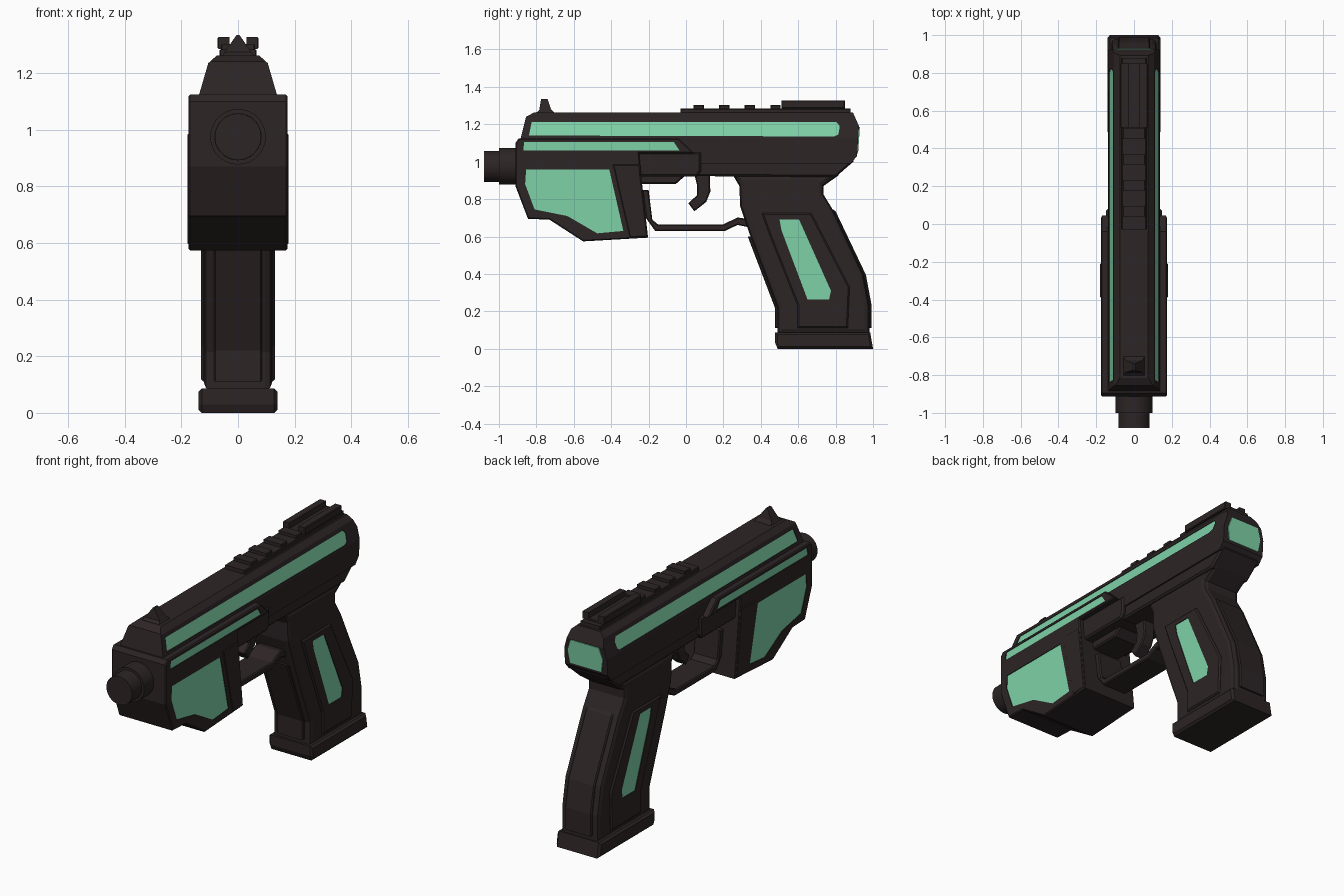
import bpy, bmesh, math
from mathutils import Vector

if "Cube" in bpy.data.objects:
    bpy.data.objects.remove(bpy.data.objects["Cube"])


def material(name, rgb):
    m = bpy.data.materials.new(name)
    m.diffuse_color = (*rgb, 1)
    m.use_nodes = True
    m.node_tree.nodes["Principled BSDF"].inputs["Base Color"].default_value = m.diffuse_color
    return m


DARK = material("dark_brown", (0.026, 0.018, 0.019))
GREEN = material("mint_green", (0.21, 0.64, 0.39))


def finish(name, bm, mat):
    bmesh.ops.recalc_face_normals(bm, faces=bm.faces)
    me = bpy.data.meshes.new(name)
    bm.to_mesh(me)
    bm.free()
    me.materials.append(mat)
    ob = bpy.data.objects.new(name, me)
    bpy.context.collection.objects.link(ob)
    return ob


def prism(name, pts, xa, xb, mat=DARK, bevel=0.0, mirror=False, segs=1):
    """Side profile (y, z) spanned from xa to xb; these may depend on z."""
    fa = xa if callable(xa) else lambda z: xa
    fb = xb if callable(xb) else lambda z: xb
    bm = bmesh.new()
    rims = []
    for s in ((1, -1) if mirror else (1,)):
        a = [bm.verts.new((s * fa(z), y, z)) for y, z in pts]
        b = [bm.verts.new((s * fb(z), y, z)) for y, z in pts]
        caps = [bm.faces.new(a), bm.faces.new(b)]
        n = len(pts)
        for i in range(n):
            bm.faces.new((a[i], a[(i + 1) % n], b[(i + 1) % n], b[i]))
        rims += [e for f in (caps[1:] if mirror else caps) for e in f.edges]
    bmesh.ops.recalc_face_normals(bm, faces=bm.faces)
    if bevel:
        bmesh.ops.bevel(bm, geom=rims, offset=bevel, segments=segs,
                        profile=0.5, affect='EDGES', clamp_overlap=True)
    return finish(name, bm, mat)


def box(name, x, y, z, mirror=False, bevel=0.004):
    pts = [(y[0], z[0]), (y[1], z[0]), (y[1], z[1]), (y[0], z[1])]
    return prism(name, pts, x[0], x[1], DARK, bevel, mirror)


def carve(host, cutter):
    mod = host.modifiers.new("recess", 'BOOLEAN')
    mod.operation, mod.solver, mod.object = 'DIFFERENCE', 'EXACT', cutter
    bpy.context.view_layer.objects.active = host
    bpy.ops.object.modifier_apply(modifier=mod.name)
    bpy.data.objects.remove(cutter)


def inlay(host, name, pts, xf):
    """Shallow recess on both sides with a green plate on its floor."""
    f = xf if callable(xf) else lambda z: xf
    carve(host, prism("cutter", pts, lambda z: f(z) - 0.009, lambda z: f(z) + 0.06, mirror=True))
    prism(name, pts, lambda z: f(z) - 0.012, lambda z: f(z) - 0.004, GREEN, mirror=True)


# Slide: cross-section run lengthwise, then trimmed by its side outline
section = [(0.137, 0.99), (0.137, 1.125), (0.105, 1.235), (0.075, 1.262)]
section += [(-x, z) for x, z in reversed(section)]
bm = bmesh.new()
ring = bm.faces.new([bm.verts.new((x, -0.89, z)) for x, z in section])
ext = bmesh.ops.extrude_face_region(bm, geom=[ring])
bmesh.ops.translate(bm, vec=(0, 1.83, 0), verts=[v for v in ext["geom"] if isinstance(v, bmesh.types.BMVert)])
bmesh.ops.recalc_face_normals(bm, faces=bm.faces)
for (y0, z0), (y1, z1) in (((0.88, 0.99), (0.914, 1.03)), ((0.914, 1.03), (0.925, 1.19)),
                           ((0.925, 1.19), (0.893, 1.262)), ((-0.815, 1.262), (-0.855, 1.24)),
                           ((-0.855, 1.24), (-0.885, 1.12))):
    cut = bmesh.ops.bisect_plane(bm, geom=bm.verts[:] + bm.edges[:] + bm.faces[:],
                                 plane_co=(0, y0, z0), plane_no=Vector((0, z1 - z0, y0 - y1)),
                                 clear_outer=True)
    bmesh.ops.contextual_create(bm, geom=[e for e in cut["geom_cut"] if isinstance(e, bmesh.types.BMEdge)])
slide = finish("slide", bm, DARK)


def slope(z):
    return 0.137 - (z - 1.125) * 0.032 / 0.11


inlay(slide, "slide_side_stripe", [(-0.84, 1.14), (-0.825, 1.212), (0.805, 1.212), (0.822, 1.19),
                                   (0.815, 1.145), (0.79, 1.135)], slope)

# Green rear plate
bm = bmesh.new()
outline = [(0.1, 1.045), (0.112, 1.12), (0.09, 1.185), (-0.09, 1.185), (-0.112, 1.12), (-0.1, 1.045)]
back = bm.faces.new([bm.verts.new((x, 0.914 + (z - 1.03) * 0.069, z)) for x, z in outline])
ext = bmesh.ops.extrude_face_region(bm, geom=[back])
bmesh.ops.translate(bm, vec=(0, 0.005, 0), verts=[v for v in ext["geom"] if isinstance(v, bmesh.types.BMVert)])
finish("rear_plate", bm, GREEN)

# Frame under the slide
prism("frame", [(-0.25, 1.03), (-0.25, 0.925), (0.80, 0.918), (0.895, 1.0), (0.895, 1.03)],
      -0.128, 0.128, bevel=0.01)
prism("frame_side_block", [(-0.27, 1.05), (0.08, 1.05), (0.08, 0.95), (0.06, 0.922), (-0.27, 0.922)],
      -0.148, 0.148, bevel=0.01)
prism("trigger_housing", [(-0.25, 0.95), (-0.25, 0.88), (-0.055, 0.88), (-0.01, 0.92), (-0.01, 0.95)],
      -0.09, 0.09, bevel=0.008)

# Fore body around the barrel
fore = prism("fore_body", [(-0.912, 1.10), (-0.895, 1.124), (-0.04, 1.124), (0.045, 1.045), (-0.25, 1.045),
                           (-0.24, 0.93), (-0.203, 0.594), (-0.55, 0.574), (-0.73, 0.69), (-0.845, 0.695),
                           (-0.912, 0.87)], -0.175, 0.175, bevel=0.006)
inlay(fore, "fore_upper_stripe", [(-0.87, 1.06), (-0.865, 1.106), (-0.065, 1.106), (-0.035, 1.06)], 0.175)
inlay(fore, "fore_side_panel", [(-0.855, 0.958), (-0.41, 0.958), (-0.335, 0.63), (-0.475, 0.617),
                                (-0.635, 0.71), (-0.81, 0.745), (-0.86, 0.88)], 0.175)
prism("fore_side_post", [(-0.39, 0.985), (-0.25, 0.985), (-0.207, 0.60), (-0.30, 0.596)],
      0.165, 0.179, bevel=0.004, mirror=True)

# Hollow barrel
bm = bmesh.new()
bmesh.ops.create_cone(bm, cap_ends=True, segments=40, radius1=0.098, radius2=0.098, depth=0.2)
for v in bm.verts:
    v.co = (v.co.x, v.co.z - 0.9, 0.975 + v.co.y)
bmesh.ops.recalc_face_normals(bm, faces=bm.faces)
muzzle = min(bm.faces, key=lambda f: f.calc_center_median().y)
bmesh.ops.inset_individual(bm, faces=[muzzle], thickness=0.015)
bmesh.ops.inset_individual(bm, faces=[muzzle], thickness=0.001, depth=-0.09)
for f in bm.faces:
    f.smooth = len(f.verts) == 4 and abs(f.normal.y) < 0.3
for e in bm.edges:
    e.smooth = len(e.link_faces) == 2 and e.calc_face_angle() < 0.6
finish("barrel", bm, DARK)

# Trigger and guard
prism("trigger", [(0.045, 0.93), (0.128, 0.93), (0.13, 0.84), (0.108, 0.785), (0.045, 0.735),
                  (0.012, 0.778), (0.058, 0.82), (0.06, 0.87)], -0.035, 0.035, bevel=0.006)
prism("trigger_guard", [(-0.235, 0.85), (-0.215, 0.70), (-0.165, 0.63), (0.21, 0.63), (0.275, 0.662),
                        (0.36, 0.645), (0.36, 0.69), (0.275, 0.702), (0.20, 0.665), (-0.15, 0.665),
                        (-0.18, 0.69), (-0.20, 0.85)], -0.08, 0.08, bevel=0.006)

# Grip with raised side panels, straps and base
prism("grip", [(0.25, 0.93), (0.285, 0.87), (0.29, 0.76), (0.345, 0.6), (0.49, 0.215), (0.49, 0.08),
               (0.98, 0.08), (0.98, 0.235), (0.95, 0.395), (0.79, 0.735), (0.735, 0.825), (0.735, 0.87),
               (0.82, 0.93)], -0.12, 0.12, bevel=0.025, segs=2)
panel = prism("grip_side_panel", [(0.405, 0.725), (0.67, 0.725), (0.875, 0.33), (0.865, 0.11),
                                  (0.595, 0.11), (0.595, 0.235), (0.45, 0.6)],
              0.10, 0.13, bevel=0.008, mirror=True)
inlay(panel, "grip_stripe", [(0.50, 0.69), (0.605, 0.69), (0.775, 0.31), (0.765, 0.262), (0.65, 0.262),
                             (0.51, 0.635)], 0.13)
prism("front_strap", [(0.33, 0.60), (0.475, 0.22), (0.475, 0.11), (0.52, 0.11), (0.52, 0.22), (0.38, 0.60)],
      -0.085, 0.085, bevel=0.006)
prism("back_strap", [(0.785, 0.745), (0.80, 0.735), (0.962, 0.395), (0.991, 0.24), (0.991, 0.11),
                     (0.94, 0.11), (0.94, 0.235), (0.91, 0.385), (0.75, 0.715)], -0.085, 0.085, bevel=0.006)
prism("grip_base", [(0.477, 0.087), (0.985, 0.087), (1.0, 0.0), (0.49, 0.0), (0.477, 0.03)],
      -0.14, 0.14, bevel=0.012)

# Top rail with cross ribs
box("rail", (-0.065, 0.065), (-0.03, 0.88), (1.25, 1.284))
for i in range(4):
    y = 0.04 + i * 0.137
    box(f"rail_rib_{i + 1}", (-0.06, 0.06), (y, y + 0.055), (1.27, 1.302))

# Sights
box("rear_sight_base", (-0.05, 0.05), (0.51, 0.85), (1.27, 1.295))
box("rear_sight_posts", (0.03, 0.072), (0.51, 0.85), (1.285, 1.328), mirror=True)
prism("front_sight", [(-0.81, 1.255), (-0.785, 1.275), (-0.775, 1.335), (-0.74, 1.335),
                      (-0.722, 1.28), (-0.695, 1.255)],
      lambda z: -0.06 + (z - 1.255) * 0.69, lambda z: 0.06 - (z - 1.255) * 0.69)
